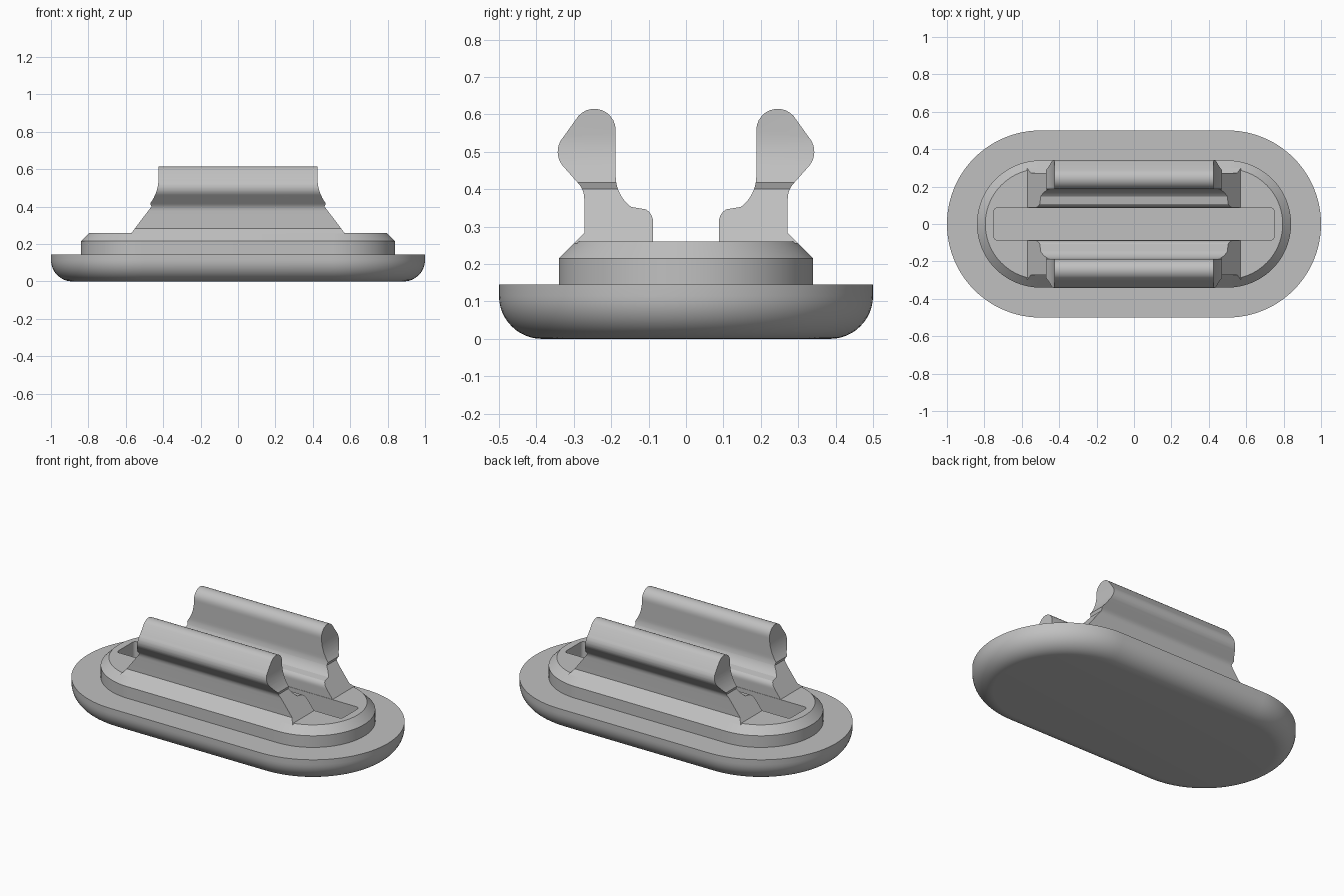
import bpy, bmesh, math

cube = bpy.data.objects.get("Cube")
if cube:
    bpy.data.objects.remove(cube, do_unlink=True)

grey = bpy.data.materials.new("plain_grey")
grey.use_nodes = True
colour = (0.53, 0.53, 0.53, 1)
grey.diffuse_color = colour
grey.node_tree.nodes["Principled BSDF"].inputs["Base Color"].default_value = colour


def loft(name, rings):
    """Skin equal-length rings of points and cap both ends."""
    bm = bmesh.new()
    loops = [[bm.verts.new(p) for p in ring] for ring in rings]
    n = len(loops[0])
    for a, b in zip(loops, loops[1:]):
        for i in range(n):
            j = (i + 1) % n
            bm.faces.new((a[i], a[j], b[j], b[i]))
    bm.faces.new(loops[0])
    bm.faces.new(loops[-1])
    bmesh.ops.remove_doubles(bm, verts=bm.verts, dist=1e-5)
    bmesh.ops.recalc_face_normals(bm, faces=bm.faces)
    mesh = bpy.data.meshes.new(name)
    bm.to_mesh(mesh)
    bm.free()
    obj = bpy.data.objects.new(name, mesh)
    bpy.context.collection.objects.link(obj)
    mesh.materials.append(grey)
    return obj


def rounded(hx, hy, r, z, steps=24):
    """Rounded rectangle ring; a full-radius one is a stadium."""
    pts = []
    for q, (sx, sy) in enumerate(((1, 1), (-1, 1), (-1, -1), (1, -1))):
        for i in range(steps + 1):
            a = math.pi / 2 * (q + i / steps)
            pts.append((sx * (hx - r) + r * math.cos(a),
                        sy * (hy - r) + r * math.sin(a), z))
    return pts


def stadium(r, z):
    return rounded(0.5 + r, r, r, z)


def arc(cy, cz, r, start, end, steps=10):
    angles = [math.radians(start + (end - start) * i / steps) for i in range(steps + 1)]
    return [(cy + r * math.cos(a), cz + r * math.sin(a)) for a in angles]


def boolean(obj, cutter, operation):
    mod = obj.modifiers.new("cut", 'BOOLEAN')
    mod.object, mod.operation, mod.solver = cutter, operation, 'EXACT'
    bpy.context.view_layer.objects.active = obj
    bpy.ops.object.modifier_apply(modifier=mod.name)
    bpy.data.objects.remove(cutter, do_unlink=True)


def smooth(obj):
    bpy.ops.object.select_all(action='DESELECT')
    obj.select_set(True)
    bpy.context.view_layer.objects.active = obj
    bpy.ops.object.shade_smooth_by_angle(angle=math.radians(25))


# Base with a rounded underside
under = arc(0.385, 0.115, 0.115, -90, 0, 12)
base = loft("base", [stadium(r, z) for r, z in under + [(0.5, 0.145)]])
smooth(base)

# Chamfered plinth with a long slot
plinth = loft("plinth", [stadium(r, z) for r, z in
                         ((0.34, 0.14), (0.34, 0.215), (0.295, 0.26))])
slot = loft("slot_cutter", [rounded(0.75, 0.086, 0.02, z, 6) for z in (0.146, 0.4)])
boolean(plinth, slot, 'DIFFERENCE')
smooth(plinth)

# Clip arm cross-section in y and z, from the foot up the inside and over the head
section = [(0.088, 0.255), (0.088, 0.305)]
section += arc(0.128, 0.312, 0.04, 180, 122, 5)
section += arc(0.085, 0.435, 0.103, -53, 0, 8)
section += arc(0.245, 0.558, 0.057, 180, 42)
section += arc(0.284, 0.5, 0.059, 42, -45)
section += arc(0.332, 0.375, 0.06, 135, 180, 6)
section += [(0.272, 0.283), (0.3, 0.255)]

# Flared outline of the arm ends in x and z
flare = [(0.58, 0.245), (0.463, 0.4)] + arc(0.645, 0.55, 0.22, 217, 180, 8) + [(0.425, 0.7)]
outline = flare + [(-x, z) for x, z in reversed(flare)]

for name, side in (("front_clip_arm", -1), ("back_clip_arm", 1)):
    arm = loft(name, [[(x, side * y, z) for y, z in section] for x in (-0.8, 0.8)])
    ends = loft("end_cutter", [[(x, y, z) for x, z in outline] for y in (-0.6, 0.6)])
    boolean(arm, ends, 'INTERSECT')
    smooth(arm)
